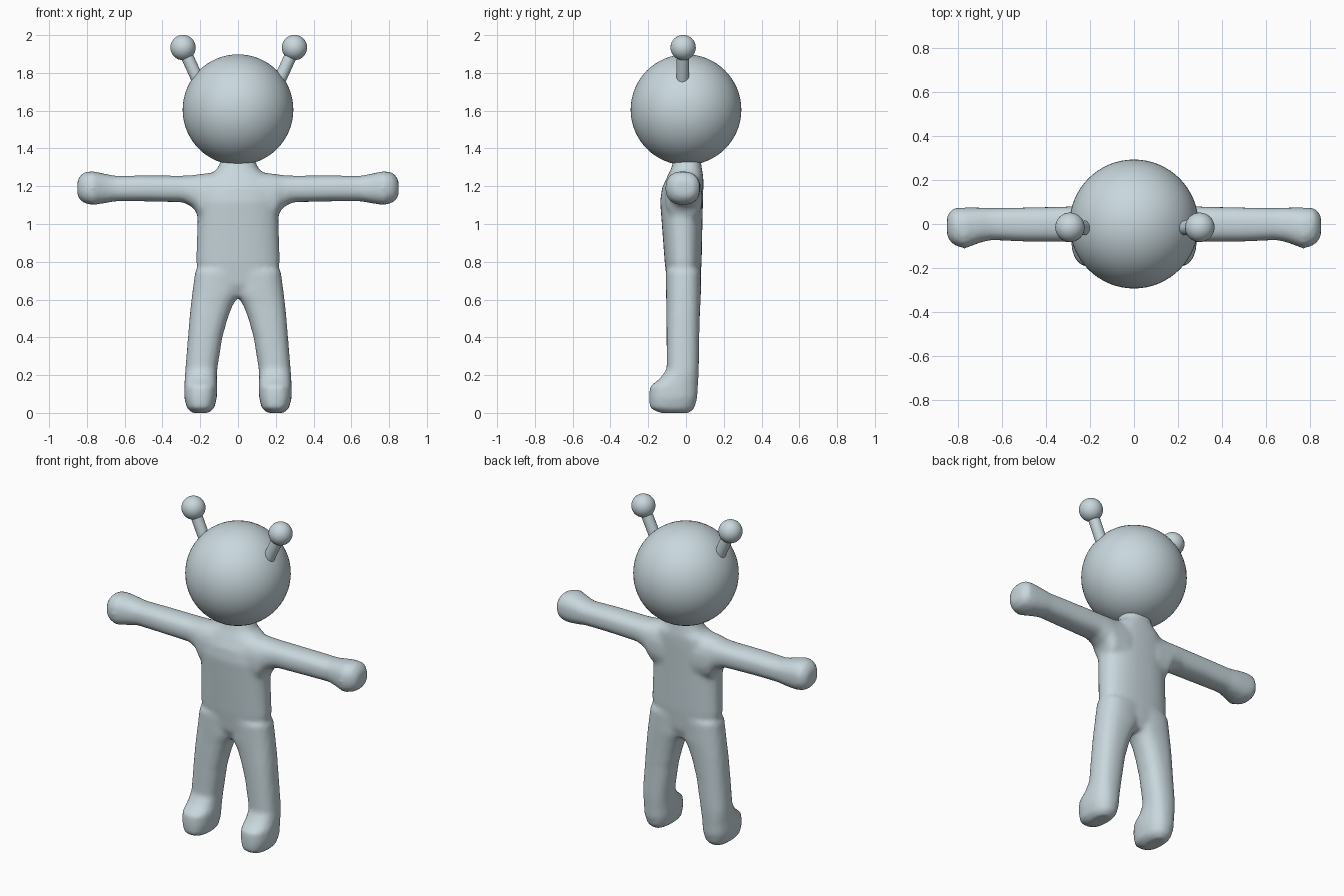
import bpy, bmesh, math
from mathutils import Vector

if "Cube" in bpy.data.objects:
    bpy.data.objects.remove(bpy.data.objects["Cube"])

skin = bpy.data.materials.new("pale blue grey")
skin.diffuse_color = (0.58, 0.68, 0.72, 1)
skin.use_nodes = True
skin.node_tree.nodes["Principled BSDF"].inputs["Base Color"].default_value = skin.diffuse_color


def ring(axis, pos, a0, a1, b0, b1, n=32, power=2.4):
    """Rounded section across an axis, filling the range a0..a1 by b0..b1."""
    pts = []
    for i in range(n):
        t = 2 * math.pi * i / n
        c, s = math.cos(t), math.sin(t)
        a = (a0 + a1) / 2 + (a1 - a0) / 2 * math.copysign(abs(c) ** (2 / power), c)
        b = (b0 + b1) / 2 + (b1 - b0) / 2 * math.copysign(abs(s) ** (2 / power), s)
        pts.append((a, b, pos) if axis == 'z' else (pos, a, b))
    return pts


def loft(bm, axis, sections, side=1):
    """Closed tube through the sections, mirrored in x when side is -1."""
    rows = [[bm.verts.new((x * side, y, z)) for x, y, z in ring(axis, *s)]
            for s in sections]
    faces = [bm.faces.new(rows[0]), bm.faces.new(rows[-1])]
    for r, q in zip(rows, rows[1:]):
        for i in range(len(r)):
            j = (i + 1) % len(r)
            faces.append(bm.faces.new((r[i], r[j], q[j], q[i])))
    bmesh.ops.recalc_face_normals(bm, faces=faces)


# sections: position, then the two ranges across it
torso = [(0.615, -0.08, 0.08, -0.07, 0.055), (0.68, -0.2, 0.2, -0.1, 0.075),
         (0.8, -0.222, 0.222, -0.113, 0.083), (1.0, -0.215, 0.215, -0.128, 0.087),
         (1.12, -0.215, 0.215, -0.137, 0.09), (1.19, -0.205, 0.205, -0.127, 0.092),
         (1.25, -0.17, 0.17, -0.1, 0.092), (1.29, -0.11, 0.11, -0.08, 0.085),
         (1.36, -0.08, 0.08, -0.06, 0.075)]
leg = [(0.0, 0.155, 0.245, -0.14, 0.02), (0.025, 0.125, 0.27, -0.192, 0.045),
       (0.08, 0.112, 0.285, -0.196, 0.06), (0.14, 0.11, 0.285, -0.192, 0.063),
       (0.18, 0.112, 0.282, -0.14, 0.066), (0.23, 0.11, 0.279, -0.102, 0.068),
       (0.4, 0.083, 0.265, -0.103, 0.07), (0.5, 0.055, 0.257, -0.104, 0.073),
       (0.57, 0.028, 0.25, -0.104, 0.076), (0.63, -0.01, 0.243, -0.106, 0.079),
       (0.75, -0.03, 0.227, -0.108, 0.08)]
arm = [(0.1, -0.12, 0.088, 0.99, 1.275), (0.2, -0.105, 0.085, 1.02, 1.265),
       (0.235, -0.09, 0.083, 1.085, 1.259), (0.29, -0.082, 0.08, 1.115, 1.256),
       (0.5, -0.08, 0.075, 1.12, 1.257), (0.65, -0.073, 0.073, 1.12, 1.255),
       (0.7, -0.085, 0.075, 1.111, 1.265), (0.77, -0.112, 0.075, 1.1, 1.28),
       (0.82, -0.095, 0.073, 1.112, 1.273), (0.85, -0.06, 0.04, 1.145, 1.235)]


def finish(name, bm):
    me = bpy.data.meshes.new(name)
    bm.to_mesh(me)
    bm.free()
    me.materials.append(skin)
    me.shade_smooth()
    ob = bpy.data.objects.new(name, me)
    bpy.context.collection.objects.link(ob)
    return ob


# body: torso, legs and arms fused into one soft skin
bm = bmesh.new()
loft(bm, 'z', torso)
for side in (1, -1):
    loft(bm, 'z', leg, side)
    loft(bm, 'x', arm, side)
body = finish("body", bm)
fuse = body.modifiers.new("fuse", 'REMESH')
fuse.mode = 'VOXEL'
fuse.voxel_size = 0.014
fuse.use_smooth_shade = True
soften = body.modifiers.new("soften", 'SMOOTH')
soften.factor = 0.5
soften.iterations = 6


def ball(name, centre, radius, seg):
    bm = bmesh.new()
    bmesh.ops.create_uvsphere(bm, u_segments=seg, v_segments=seg // 2, radius=radius)
    finish(name, bm).location = centre


def rod(name, start, end, radius):
    a, b = Vector(start), Vector(end)
    bm = bmesh.new()
    bmesh.ops.create_cone(bm, cap_ends=True, segments=24, radius1=radius,
                          radius2=radius, depth=(b - a).length)
    ob = finish(name, bm)
    ob.location = (a + b) / 2
    ob.rotation_euler = (b - a).to_track_quat('Z', 'Y').to_euler()
    for f in ob.data.polygons:
        f.use_smooth = len(f.vertices) == 4


# head and antennae
ball("head", (0, 0, 1.605), 0.293, 64)
for side, label in ((1, "left"), (-1, "right")):
    tip = (0.295 * side + 0.004, -0.015, 1.934)
    ball(label + "_antenna_ball", tip, 0.067, 32)
    rod(label + "_antenna_rod", (0.213 * side + 0.004, -0.018, 1.755), tip, 0.033)
